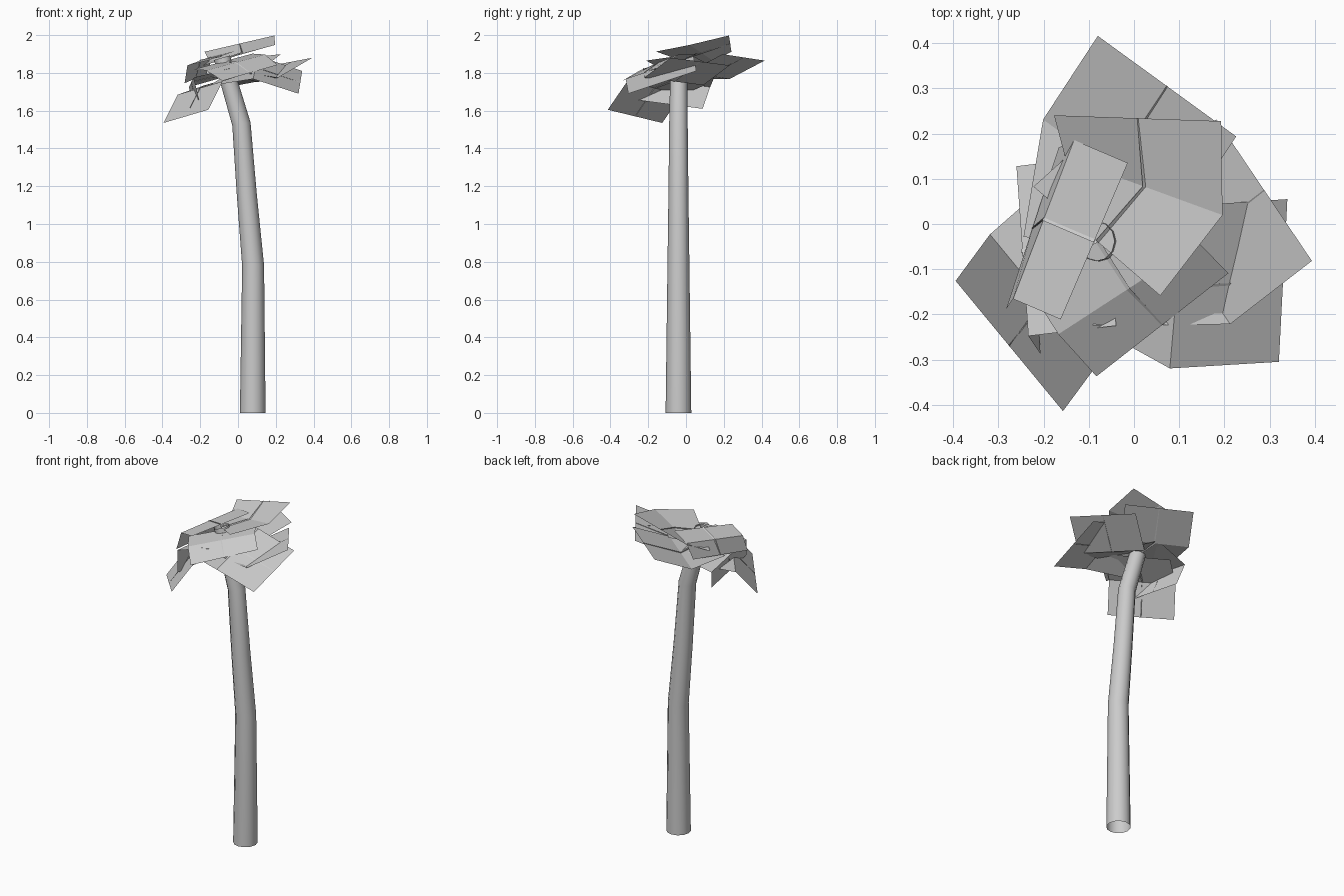
import bpy, bmesh, math
from mathutils import Vector

if "Cube" in bpy.data.objects:
    bpy.data.objects.remove(bpy.data.objects["Cube"])


def make_object(name, bm):
    me = bpy.data.meshes.new(name)
    bm.to_mesh(me)
    bm.free()
    ob = bpy.data.objects.new(name, me)
    bpy.context.collection.objects.link(ob)
    return ob


def tube(bm, path, radii, sides):
    """Open tube whose rings tilt with the path."""
    pts = [Vector(p) for p in path]
    prev = None
    for i, (p, r) in enumerate(zip(pts, radii)):
        d = (pts[min(i + 1, len(pts) - 1)] - pts[max(i - 1, 0)]).normalized()
        ref = Vector((0, 1, 0)) if abs(d.z) > 0.7 else Vector((0, 0, 1))
        u = d.cross(ref).normalized()
        v = u.cross(d)
        ring = []
        for k in range(sides):
            a = 2 * math.pi * k / sides
            ring.append(bm.verts.new(p + u * (r * math.cos(a)) + v * (r * math.sin(a))))
        if prev:
            for k in range(sides):
                n = (k + 1) % sides
                f = bm.faces.new((prev[k], prev[n], ring[n], ring[k]))
                f.smooth = sides > 4
        prev = ring


# Bent, tapering trunk, open at both ends
bm = bmesh.new()
tube(bm, [(0.078, -0.04, 0), (0.08, -0.04, 0.78), (0.047, -0.04, 1.15),
          (0.018, -0.04, 1.53), (-0.085, -0.038, 1.88)],
     [0.068, 0.058, 0.053, 0.049, 0.044], 12)
bmesh.ops.recalc_face_normals(bm, faces=bm.faces)
for v in bm.verts:
    if v.co.z < 0.05:
        v.co.z = 0
make_object("trunk", bm)

HALF = 0.19  # half width of a leaf


def side(angle, rise):
    h = math.sqrt(HALF ** 2 - rise ** 2)
    return Vector((h * math.cos(angle), h * math.sin(angle), rise))


def leaf(name, hub_z, mid, mid_ang, tip, tip_ang, rise):
    """Two-segment bent leaf growing out of the trunk, with a thin rib."""
    t = (hub_z - 1.53) / 0.35
    hub = Vector((0.018 - 0.103 * t, -0.038, hub_z))
    mid, tip = Vector(mid), Vector(tip)
    d = mid - hub
    base_ang = math.atan2(d.y, d.x) - math.pi / 2
    bm = bmesh.new()
    rows = []
    for c, a in ((hub, base_ang), (mid, math.radians(mid_ang)), (tip, math.radians(tip_ang))):
        s = side(a, rise)
        rows.append([bm.verts.new(c + s * k) for k in (-1, 0, 1)])
    for r0, r1 in zip(rows, rows[1:]):
        for k in range(2):
            bm.faces.new((r0[k], r0[k + 1], r1[k + 1], r1[k]))
    make_object(name, bm)
    bm = bmesh.new()
    tube(bm, [hub, mid, tip], [0.006, 0.005, 0.002], 3)
    bmesh.ops.recalc_face_normals(bm, faces=bm.faces)
    make_object(name + "_rib", bm)


# Leaves: hub height, bend centre, bend angle, tip centre, tip angle, sideways rise
LEAVES = [
    (1.870, (0.022, 0.083, 1.905), -20, (0.008, 0.234, 1.955), -2, 0.043),
    (1.890, (-0.200, 0.010, 1.865), 69, (-0.225, -0.010, 1.770), 72, 0.025),
    (1.860, (-0.012, -0.143, 1.855), 213, (0.063, -0.223, 1.800), 218, -0.042),
    (1.790, (0.095, -0.140, 1.828), 265, (0.330, -0.125, 1.750), 267, -0.06),
    (1.800, (0.107, -0.065, 1.755), -56, (0.288, 0.075, 1.860), -56, 0.02),
    (1.780, (-0.048, 0.120, 1.785), -36, (0.073, 0.305, 1.882), -36, 0.017),
    (1.770, (-0.200, -0.167, 1.720), 129.5, (-0.276, -0.270, 1.570), 129.5, -0.035),
    (1.800, (-0.247, -0.060, 1.750), 94, (-0.220, -0.100, 1.635), 94, -0.025),
]
for i, spec in enumerate(LEAVES):
    leaf(f"leaf_{i + 1}", *spec)
